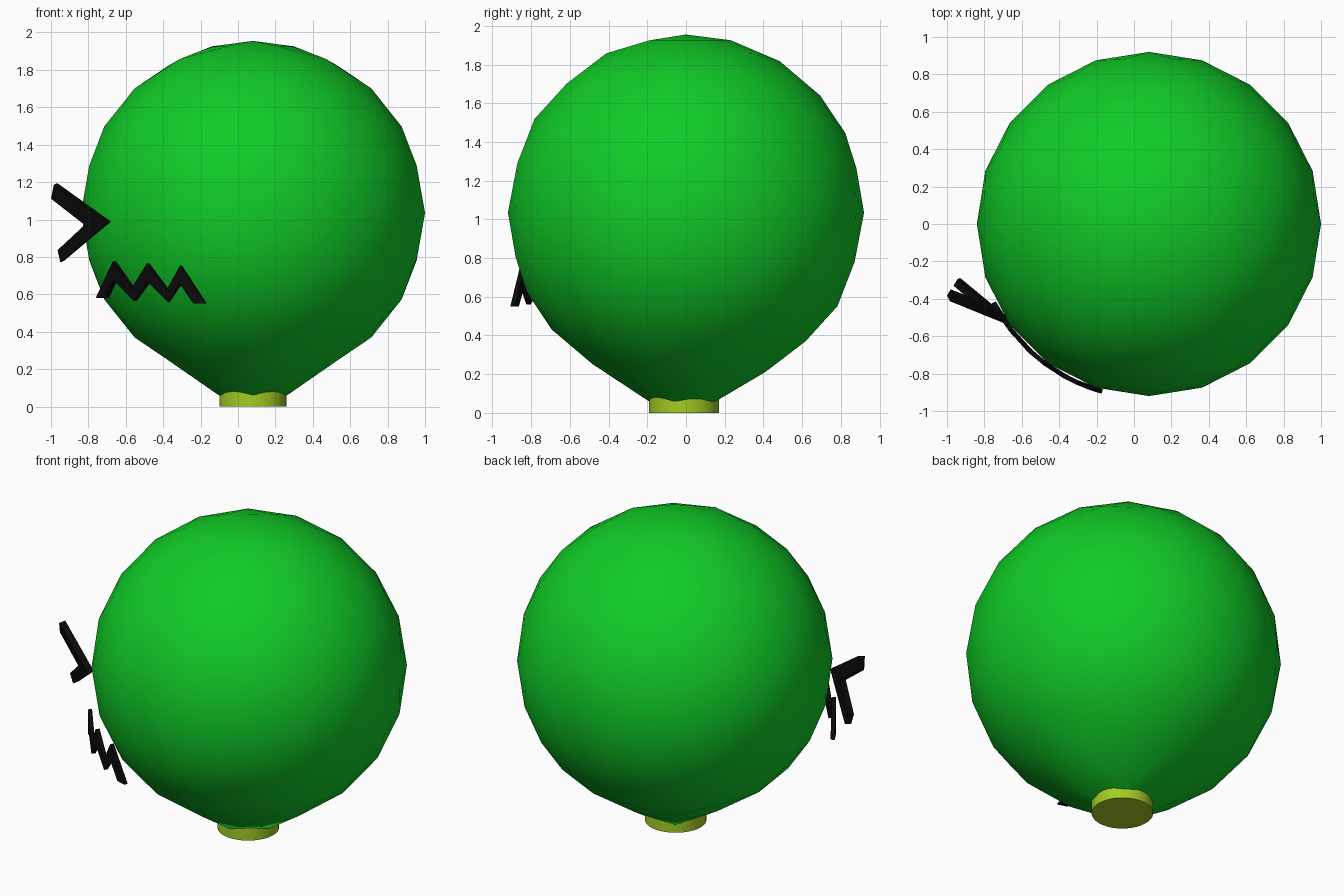
import bpy, bmesh, math
from mathutils import Vector, Matrix

cube = bpy.data.objects.get("Cube")
if cube:
    bpy.data.objects.remove(cube, do_unlink=True)

CX, CZ, R = 0.08, 1.035, 0.92    # balloon centre and radius


def material(name, rgb):
    m = bpy.data.materials.new(name)
    m.use_nodes = True
    m.diffuse_color = (*rgb, 1)
    bsdf = m.node_tree.nodes["Principled BSDF"]
    bsdf.inputs["Base Color"].default_value = (*rgb, 1)
    bsdf.inputs["Roughness"].default_value = 0.8
    return m


green = material("balloon green", (0.005, 0.6, 0.02))
lime = material("neck lime", (0.37, 0.6, 0.017))
black = material("face black", (0.003, 0.003, 0.003))


def add_object(name, bm, mat, smooth_angle=None):
    bmesh.ops.recalc_face_normals(bm, faces=bm.faces)
    mesh = bpy.data.meshes.new(name)
    bm.to_mesh(mesh)
    bm.free()
    mesh.materials.append(mat)
    ob = bpy.data.objects.new(name, mesh)
    bpy.context.collection.objects.link(ob)
    if smooth_angle:
        bpy.ops.object.select_all(action="DESELECT")
        ob.select_set(True)
        bpy.context.view_layer.objects.active = ob
        bpy.ops.object.shade_smooth_by_angle(angle=math.radians(smooth_angle))
    return ob


def plate(name, upper, lower, depth_at, outward_at, thick):
    """Thick strip between two matching outlines given as (x, z)."""
    bm = bmesh.new()
    rings = []
    for pair in zip(upper, lower):
        points = [Vector((x, depth_at(x, z), z)) for x, z in pair]
        ring = []
        for p, side in ((points[0], 1), (points[1], 1), (points[1], -1), (points[0], -1)):
            ring.append(bm.verts.new(p + outward_at(p) * side * thick / 2))
        rings.append(ring)
    for a, b in zip(rings, rings[1:]):
        for i in range(4):
            j = (i + 1) % 4
            bm.faces.new((a[i], a[j], b[j], b[i]))
    bm.faces.new(rings[0])
    bm.faces.new(rings[-1])
    return add_object(name, bm, black)


# Balloon: faceted ball whose underside is drawn down to the neck
bm = bmesh.new()
bmesh.ops.create_icosphere(bm, subdivisions=3, radius=R,
                           matrix=Matrix.Rotation(math.radians(90), 4, "Z"))
for v in bm.verts:
    r = math.hypot(v.co.x, v.co.y)
    if v.co.z < -0.8 * R and r < 0.32:
        if r < 0.01:
            v.co.z = 0.03 - CZ
        else:
            v.co.x *= 0.195 / r
            v.co.y *= 0.195 / r
            v.co.z = 0.062 - CZ
bmesh.ops.translate(bm, verts=bm.verts, vec=(CX, 0, CZ))
add_object("balloon", bm, green, 60)

# Neck: short round collar
bm = bmesh.new()
bmesh.ops.create_cone(bm, cap_ends=True, segments=32, radius1=0.18, radius2=0.18,
                      depth=0.09, matrix=Matrix.Translation((CX, -0.01, 0.045)))
add_object("neck", bm, lime, 40)

# Eye: arrow-shaped plate standing off the cheek
eye_out = Vector((-0.5, -0.85, -0.2)).normalized()
plate("eye",
      [(-0.975, 1.19), (-0.69, 0.985), (-0.94, 0.775)],
      [(-0.99, 1.115), (-0.81, 0.975), (-0.955, 0.84)],
      lambda x, z: -0.51 + 0.6 * (-0.69 - x) - 0.27 * (z - 0.98),
      lambda p: eye_out, 0.04)

# Mouth: zigzag strip wrapped around the front
plate("mouth",
      [(-0.75, 0.58), (-0.66, 0.775), (-0.56, 0.635), (-0.48, 0.765),
       (-0.375, 0.625), (-0.305, 0.755), (-0.17, 0.55)],
      [(-0.7, 0.58), (-0.655, 0.675), (-0.55, 0.565), (-0.475, 0.665),
       (-0.37, 0.56), (-0.305, 0.655), (-0.235, 0.55)],
      lambda x, z: -math.sqrt(0.93 ** 2 - (x - CX) ** 2),
      lambda p: Vector((p.x - CX, p.y, 0)).normalized(), 0.025)
